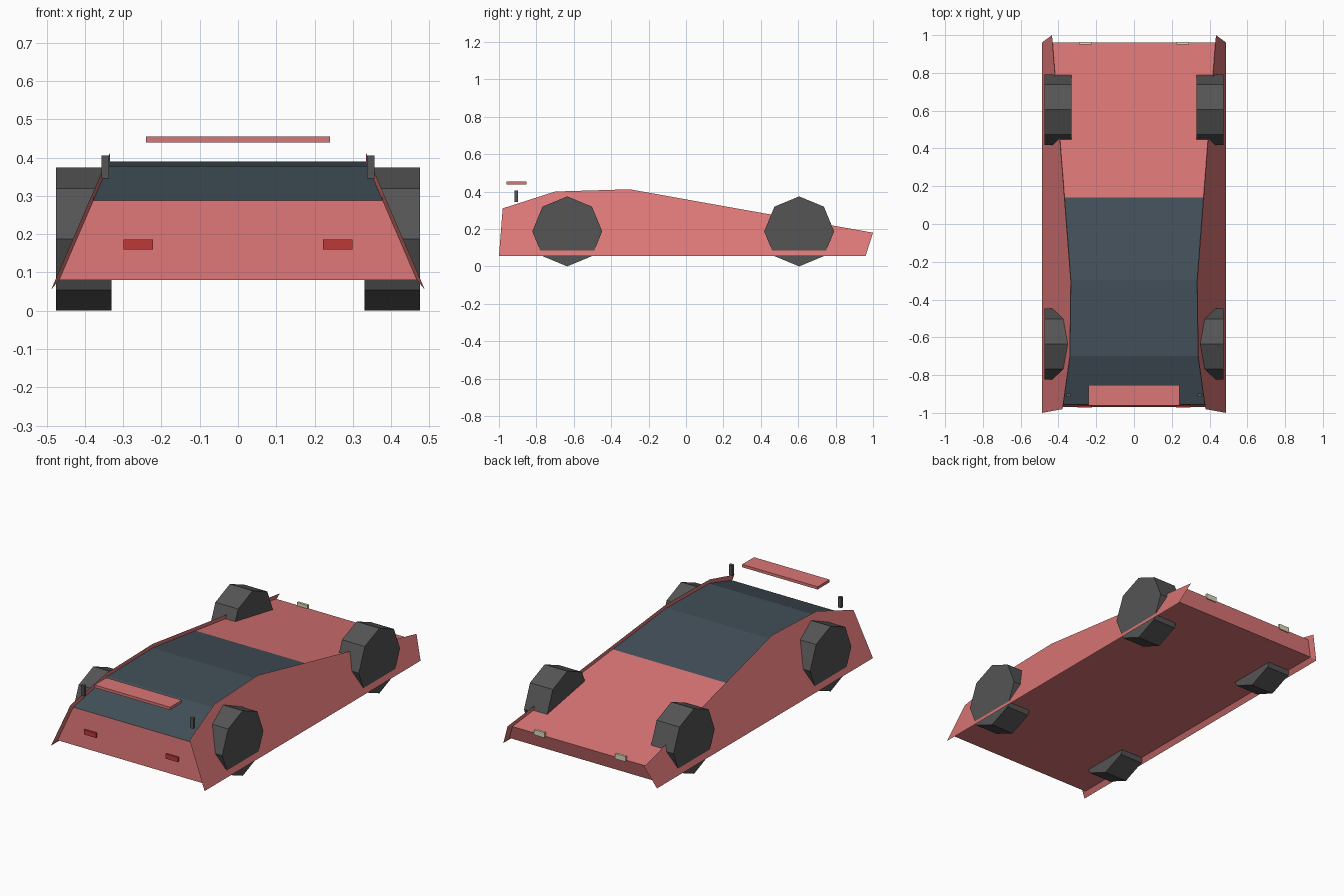
import bpy, bmesh, math

if "Cube" in bpy.data.objects:
    bpy.data.objects.remove(bpy.data.objects["Cube"])


def material(name, rgb):
    m = bpy.data.materials.new(name)
    m.diffuse_color = (*rgb, 1)
    m.use_nodes = True
    m.node_tree.nodes["Principled BSDF"].inputs["Base Color"].default_value = m.diffuse_color
    return m


RED = material("red_paint", (0.71, 0.18, 0.18))
GLASS = material("dark_glass", (0.055, 0.08, 0.1))
RUBBER = material("rubber", (0.09, 0.09, 0.09))
TAIL = material("tail_red", (0.5, 0.04, 0.04))
CREAM = material("lamp_cream", (0.72, 0.7, 0.5))


def finish(bm, name, *mats):
    bmesh.ops.recalc_face_normals(bm, faces=bm.faces)
    me = bpy.data.meshes.new(name)
    bm.to_mesh(me)
    bm.free()
    for m in mats:
        me.materials.append(m)
    ob = bpy.data.objects.new(name, me)
    bpy.context.collection.objects.link(ob)
    return ob


def box(name, center, size, mat):
    bm = bmesh.new()
    bmesh.ops.create_cube(bm, size=1)
    bmesh.ops.scale(bm, vec=size, verts=bm.verts)
    ob = finish(bm, name, mat)
    ob.location = center
    return ob


def side_x(z):
    return 0.488 - 0.43 * (z - 0.055)


# Body: leaning side plates with a raised rim, joined by an inset shell (y, z)
rim = [(-1, .055), (-.98, .31), (-.70, .40), (-.30, .412), (.14, .333), (1, .18), (.96, .055)]
shell = [(-.97, .08), (-.955, .288), (-.70, .378), (-.30, .39), (.14, .312), (.96, .165), (.935, .08)]
bm = bmesh.new()
rings = []
for s, prof, inset in ((-1, rim, 0), (-1, shell, .01), (1, shell, .01), (1, rim, 0)):
    rings.append([bm.verts.new((s * (side_x(z) - inset), y, z)) for y, z in prof])
bm.faces.new(rings[0])
bm.faces.new(rings[-1])
n = len(rim)
for k in range(3):
    for i in range(n):
        j = (i + 1) % n
        f = bm.faces.new((rings[k][i], rings[k][j], rings[k + 1][j], rings[k + 1][i]))
        # Rear window, roof and windscreen
        if k == 1 and i in (1, 2, 3):
            f.material_index = 1
finish(bm, "body", RED, GLASS)

# Wheels, lamps and spoiler posts on both sides
for s, side in ((-1, "left"), (1, "right")):
    for y, end in ((-.635, "rear"), (.605, "front")):
        bm = bmesh.new()
        bmesh.ops.create_cone(bm, cap_ends=True, segments=8, radius1=.187, radius2=.187, depth=.145)
        w = finish(bm, f"{end}_{side}_wheel", RUBBER)
        w.rotation_euler = (0, math.pi / 2, 0)
        w.location = (s * .4025, y, .187)
    box(f"{side}_tail_light", (s * .26, -.965, .173), (.077, .015, .027), TAIL)
    box(f"{side}_headlight", (s * .257, .957, .171), (.066, .014, .03), CREAM)
    box(f"{side}_spoiler_post", (s * .347, -.907, .375), (.02, .018, .06), RUBBER)

# Spoiler wing
box("spoiler_wing", (0, -.906, .447), (.48, .108, .016), RED)
